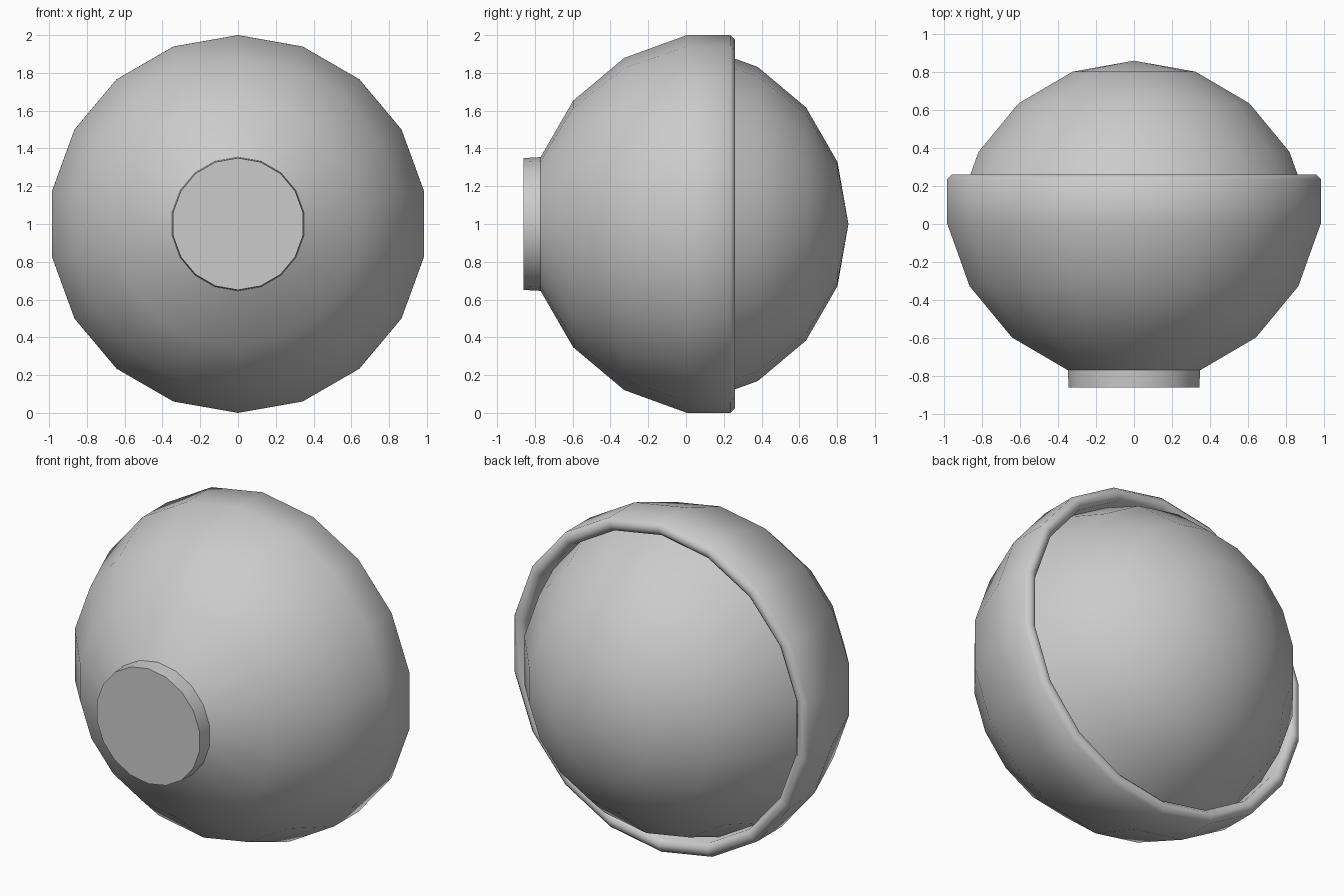
import bpy, bmesh
from math import sin, cos, radians

if "Cube" in bpy.data.objects:
    bpy.data.objects.remove(bpy.data.objects["Cube"])

SIDES = 18
CENTRE_Z = 1.0


def lathe(name, profile, angle):
    """Spin (y, radius) points about the horizontal y axis; radius 0 makes a pole."""
    bm = bmesh.new()
    rings = []
    for y, r in profile:
        if r < 1e-5:
            rings.append([bm.verts.new((0, y, CENTRE_Z))] * SIDES)
        else:
            rings.append([bm.verts.new((r * sin(radians(360 * i / SIDES)), y,
                                        CENTRE_Z + r * cos(radians(360 * i / SIDES))))
                          for i in range(SIDES)])
    for a, b in zip(rings, rings[1:]):
        for i in range(SIDES):
            j = (i + 1) % SIDES
            corners = list(dict.fromkeys((a[i], a[j], b[j], b[i])))
            bm.faces.new(corners)
    bmesh.ops.recalc_face_normals(bm, faces=bm.faces)
    mesh = bpy.data.meshes.new(name)
    bm.to_mesh(mesh)
    bm.free()
    obj = bpy.data.objects.new(name, mesh)
    bpy.context.collection.objects.link(obj)
    bpy.ops.object.select_all(action='DESELECT')
    obj.select_set(True)
    bpy.context.view_layer.objects.active = obj
    bpy.ops.object.shade_smooth_by_angle(angle=radians(angle))
    return obj


def arc(centre, radius, angles, side):
    return [(centre + side * radius * cos(radians(a)), radius * sin(radians(a)))
            for a in angles]


# Bowl-shaped housing with a rounded rim and an inner wall
housing = arc(0.18, 1.015, (20, 40, 60, 80), -1)
housing += [(0.235, 1.0), (0.26, 0.975), (0.26, 0.945), (0.235, 0.92), (0.02, 0.92)]
lathe("housing", housing, 60)

# Domed lens seated inside the rim
lathe("dome_lens", arc(-0.10, 0.96, (0, 20, 40, 60, 80), 1), 60)

# Flat round mount at the front
lathe("mount", [(-0.86, 0.0), (-0.86, 0.349), (-0.77, 0.354)], 40)
